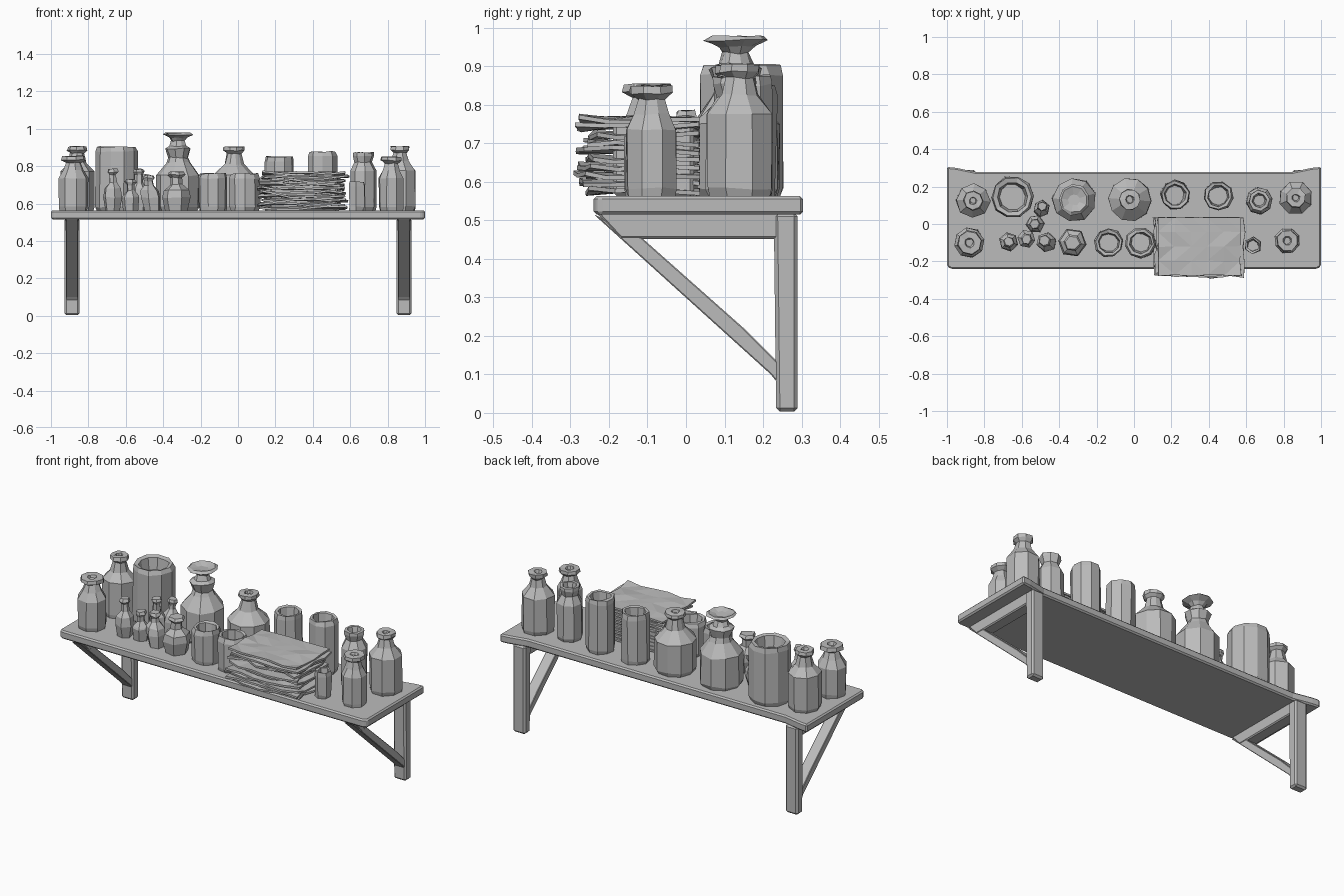
import bpy, bmesh, math, random
from mathutils import Vector

random.seed(4)
if "Cube" in bpy.data.objects:
    bpy.data.objects.remove(bpy.data.objects["Cube"])

grey = bpy.data.materials.new("plain grey")
grey.use_nodes = True
grey.diffuse_color = (0.5, 0.5, 0.5, 1)
bsdf = next(n for n in grey.node_tree.nodes if n.type == 'BSDF_PRINCIPLED')
bsdf.inputs["Base Color"].default_value = (0.5, 0.5, 0.5, 1)
bsdf.inputs["Roughness"].default_value = 0.8

TOP = 0.563


def finish(name, bm):
    bmesh.ops.recalc_face_normals(bm, faces=bm.faces)
    mesh = bpy.data.meshes.new(name)
    bm.to_mesh(mesh)
    bm.free()
    mesh.materials.append(grey)
    ob = bpy.data.objects.new(name, mesh)
    bpy.context.collection.objects.link(ob)
    return ob


def prism(name, points, offset, bevel):
    """Extrude a closed outline along an offset and chamfer its edges."""
    bm = bmesh.new()
    face = bm.faces.new([bm.verts.new(p) for p in points])
    out = bmesh.ops.extrude_face_region(bm, geom=[face])
    moved = [v for v in out["geom"] if isinstance(v, bmesh.types.BMVert)]
    bmesh.ops.translate(bm, verts=moved, vec=offset)
    ob = finish(name, bm)
    mod = ob.modifiers.new("chamfer", 'BEVEL')
    mod.width, mod.segments = bevel, 1
    return ob


def lathe(name, x, y, profile, sides=8, jitter=0.003, lean=(0, 0)):
    """Uneven faceted vessel turned from (radius, height) points."""
    bm = bmesh.new()
    turn = random.random() * math.pi
    height = profile[-1][1] - TOP
    rings = []
    for r, z in profile:
        ring = []
        t = (z - TOP) / max(abs(height), 0.1)
        for i in range(sides):
            a = turn + math.tau * i / sides
            rr = r + random.uniform(-jitter, jitter)
            dz = random.uniform(-jitter, jitter) if z > TOP + 0.01 else 0
            ring.append(bm.verts.new((x + rr * math.cos(a) + lean[0] * t,
                                      y + rr * math.sin(a) + lean[1] * t, z + dz)))
        rings.append(ring)
    for low, high in zip(rings, rings[1:]):
        for i in range(sides):
            j = (i + 1) % sides
            bm.faces.new((low[i], low[j], high[j], high[i]))
    bm.faces.new(rings[0])
    bm.faces.new(rings[-1])
    return finish(name, bm)


def bottle(name, x, y, r, body, neck_z, neck_r, cap_z, cap_r, sides=8):
    lathe(name, x, y, [(r * 0.93, TOP), (r, TOP + 0.02), (r, body), (neck_r * 1.15, neck_z),
                       (neck_r * 0.85, cap_z - 0.035), (cap_r, cap_z - 0.02), (cap_r * 0.95, cap_z),
                       (cap_r * 0.4, cap_z), (cap_r * 0.3, cap_z - 0.015)], sides)


def jar(name, x, y, r, top, sides=9):
    lathe(name, x, y, [(r * 0.93, TOP), (r, TOP + 0.02), (r, top - 0.025), (r * 0.92, top),
                       (r * 0.72, top - 0.003), (r * 0.62, top - 0.07)], sides, 0.004)


def vial(name, x, y, r, body, top, lean=(0, 0)):
    lathe(name, x, y, [(r * 0.8, TOP), (r, TOP + 0.07), (r * 0.9, body - 0.02), (r * 0.45, body + 0.01),
                       (r * 0.4, top - 0.03), (r * 0.62, top - 0.015), (r * 0.5, top)], 6, 0.004, lean)


# Shelf board with flared back corners
half = [(1.0, -0.225), (1.0, 0.305), (0.95, 0.30), (0.84, 0.277)]
outline = [(-0.98, -0.24), (0.98, -0.24)] + half + [(-x, y) for x, y in reversed(half)]
prism("shelf_board", [(x, y, 0.515) for x, y in outline], Vector((0, 0, 0.048)), 0.008)

# Wall brackets: post, top beam and diagonal strut on both sides
for side, label in ((1, "left"), (-1, "right")):
    def bracket(part, pts, width, bevel=0.006):
        cx = side * 0.887
        prism(label + part, [(cx - width / 2, y, z) for y, z in pts], Vector((width, 0, 0)), bevel)
    bracket("_post", [(0.234, 0.003), (0.29, 0.003), (0.29, 0.52), (0.228, 0.52)], 0.08, 0.01)
    bracket("_beam", [(-0.17, 0.452), (0.25, 0.452), (0.25, 0.522), (-0.235, 0.522)], 0.07)
    bracket("_strut", [(-0.24, 0.516), (-0.115, 0.455), (0.15, 0.22), (0.24, 0.13),
                       (0.24, 0.075), (0.22, 0.1)], 0.064, 0.003)

# Tall stoppered bottles
bottle("back_right_bottle", -0.86, 0.125, 0.092, 0.77, 0.815, 0.045, 0.905, 0.053)
bottle("front_right_bottle", -0.88, -0.10, 0.08, 0.735, 0.78, 0.045, 0.853, 0.066)
bottle("round_bottle", -0.022, 0.13, 0.115, 0.75, 0.81, 0.045, 0.903, 0.057, 10)
bottle("back_left_bottle", 0.865, 0.14, 0.09, 0.775, 0.825, 0.045, 0.905, 0.055)
bottle("front_left_bottle", 0.82, -0.09, 0.07, 0.735, 0.775, 0.042, 0.85, 0.06)

# Large flask with a collar and wide tilted stopper
lathe("large_flask", -0.32, 0.13, [
    (0.108, TOP), (0.118, TOP + 0.02), (0.118, 0.75), (0.065, 0.82), (0.052, 0.845), (0.07, 0.895),
    (0.045, 0.905), (0.035, 0.935), (0.05, 0.952), (0.085, 0.967), (0.07, 0.977), (0.03, 0.967)], 9, 0.004)

# Open jars
jar("large_jar", -0.65, 0.145, 0.113, 0.903, 10)
jar("middle_jar", 0.22, 0.155, 0.08, 0.85)
jar("tall_jar", 0.45, 0.15, 0.08, 0.877)
jar("right_cup", -0.135, -0.10, 0.078, 0.76)
jar("left_cup", 0.035, -0.10, 0.083, 0.76)
jar("little_pot", 0.635, -0.115, 0.046, 0.715, 6)

# Open necked bottle
lathe("necked_jar", 0.67, 0.125, [(0.065, TOP), (0.073, TOP + 0.02), (0.072, 0.775), (0.046, 0.82),
                                  (0.056, 0.855), (0.055, 0.872), (0.04, 0.872), (0.03, 0.83)], 8)

# Small vials
vial("round_vial", -0.33, -0.10, 0.078, 0.69, 0.77)
vial("slim_vial", -0.67, -0.095, 0.05, 0.70, 0.785)
vial("low_vial", -0.575, -0.08, 0.05, 0.66, 0.73)
vial("wide_vial", -0.46, -0.10, 0.055, 0.69, 0.75, (-0.02, 0.01))
vial("middle_vial", -0.53, 0.0, 0.05, 0.70, 0.785)
vial("leaning_vial", -0.50, 0.075, 0.045, 0.69, 0.755, (0.01, 0.02))

# Stack of crumpled papers: a solid core between ragged sheets
prism("paper_core", [(0.17, -0.19, TOP), (0.53, -0.19, TOP), (0.55, 0.02, TOP), (0.17, 0.03, TOP)],
      Vector((0, 0, 0.195)), 0.01)
layers = 10
for k in range(layers):
    bm = bmesh.new()
    bmesh.ops.create_grid(bm, x_segments=5, y_segments=4, size=0.5)
    last = k == layers - 1
    front = -0.275 if last else random.uniform(-0.285, -0.235)
    shift = 0 if last else random.uniform(-0.015, 0.015)
    for v in bm.verts:
        u, w = v.co.x + 0.5, v.co.y + 0.5
        rag = 0.004 if last else 0.018
        v.co.x = 0.13 + 0.44 * u + shift + random.uniform(-rag, rag)
        v.co.y = front + (0.035 - front) * w + random.uniform(-rag, rag) * (1.1 - w)
        edge = max(abs(u - 0.5), 0.5 - w) * 2
        v.co.z = TOP + 0.015 + 0.0205 * k + random.uniform(-0.009, 0.009) * edge
    bmesh.ops.triangulate(bm, faces=bm.faces)
    sheet = finish("paper_sheet", bm)
    mod = sheet.modifiers.new("thickness", 'SOLIDIFY')
    mod.thickness, mod.offset = 0.011, 0
